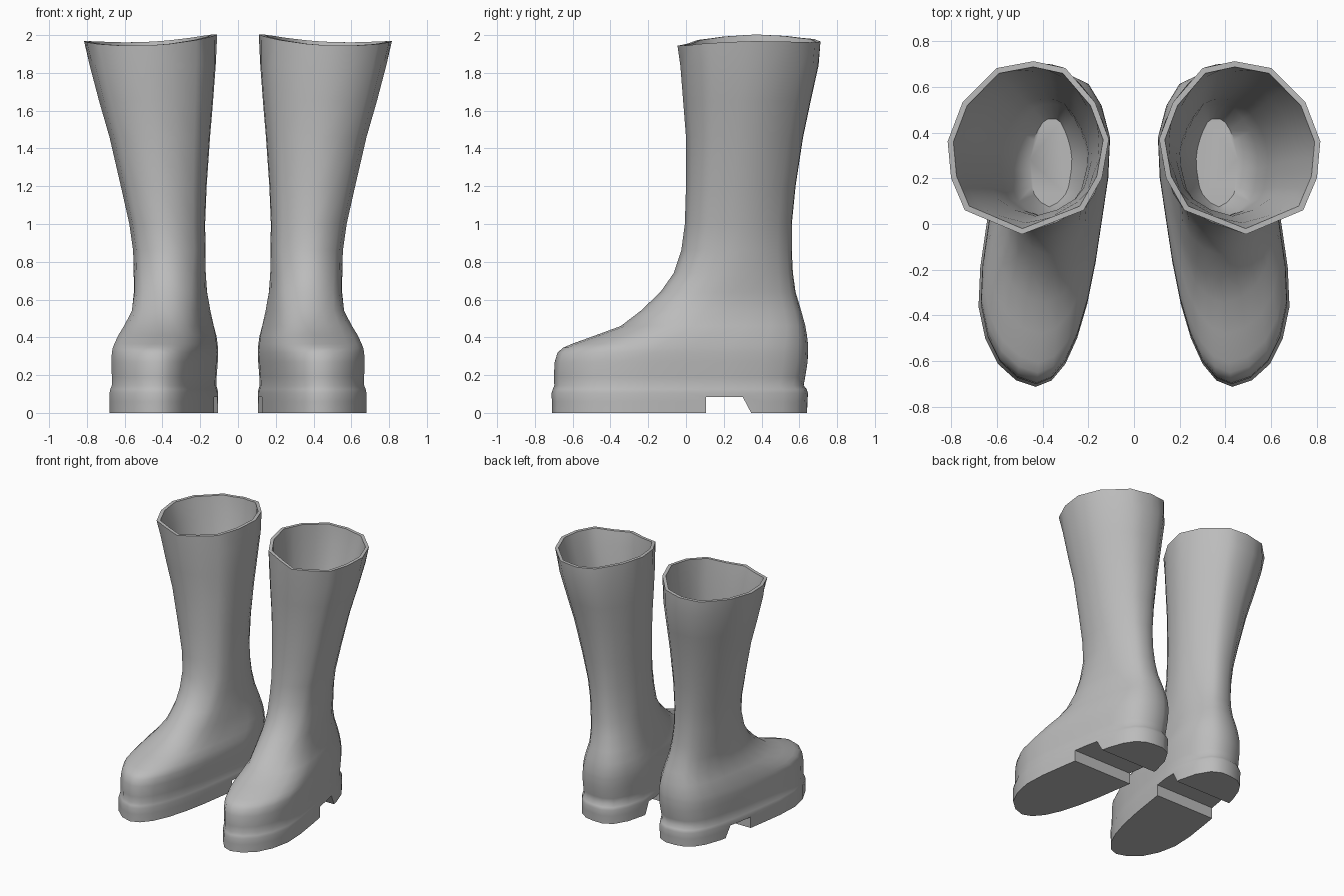
import bpy, bmesh
from mathutils import Vector

if "Cube" in bpy.data.objects:
    bpy.data.objects.remove(bpy.data.objects["Cube"])

grey = bpy.data.materials.new("grey_rubber")
grey.diffuse_color = (0.5, 0.5, 0.5, 1)
grey.use_nodes = True
grey.node_tree.nodes["Principled BSDF"].inputs["Base Color"].default_value = grey.diffuse_color

# Plan outlines, starting at the front and running round the outer side
FOOT = [(.43, -.71), (.595, -.61), (.68, -.36), (.645, 0), (.57, .40), (.48, .59),
        (.35, .645), (.20, .61), (.105, .37), (.14, .02), (.205, -.35), (.30, -.61)]
RIM = [(.49, -.045), (.74, .06), (.80, .20), (.815, .36), (.75, .53), (.60, .68),
       (.44, .71), (.30, .68), (.17, .53), (.11, .37), (.14, .20), (.22, .06)]

# Rings: height, inner x, outer x, front y, back y, blend from foot to shaft outline
RINGS = [
    (0.00, .105, .68, -.71, .640, 0), (0.06, .105, .68, -.71, .642, 0),
    (0.105, .105, .68, -.712, .645, 0), (0.125, .108, .676, -.705, .638, 0),
    (0.145, .115, .668, -.697, .622, 0), (0.19, .113, .668, -.70, .630, 0),
    (0.27, .107, .67, -.695, .643, 0), (0.32, .105, .668, -.68, .645, 0),
    (0.345, .106, .663, -.65, .645, 0), (0.365, .107, .655, -.605, .645, .02),
    (0.41, .112, .635, -.48, .640, .06), (0.46, .122, .605, -.345, .632, .15),
    (0.54, .138, .565, -.24, .610, .35), (0.64, .155, .553, -.135, .580, .6),
    (0.74, .166, .553, -.065, .566, .8), (0.86, .172, .555, -.025, .560, 1),
    (1.00, .174, .575, -.006, .560, 1), (1.20, .166, .62, .0, .580, 1),
    (1.46, .148, .68, .0, .620, 1), (1.65, .132, .735, -.015, .660, 1),
    (1.84, .118, .785, -.03, .702, 1), (1.96, .11, .815, -.045, .712, 1)]


def normalise(pts, smooth=True):
    """Scale an outline to -1..1 and double its points."""
    lo = [min(p[k] for p in pts) for k in (0, 1)]
    hi = [max(p[k] for p in pts) for k in (0, 1)]
    p = [Vector([2 * (q[k] - lo[k]) / (hi[k] - lo[k]) - 1 for k in (0, 1)]) for q in pts]
    out, n = [], len(p)
    for i in range(n):
        a, b, c, d = (p[(i + k) % n] for k in (-1, 0, 1, 2))
        out += [b, (b + c) * .5625 - (a + d) * .0625 if smooth else (b + c) / 2]
    return out


FOOT_N, SHAFT_N, RIM_N = normalise(FOOT), normalise(RIM), normalise(RIM, False)


def ring_points(ring, inset=0, top=False):
    z, x0, x1, y0, y1, w = ring
    pts = []
    for f, s in zip(FOOT_N, RIM_N if top else SHAFT_N):
        u, v = f.lerp(s, w)
        # The rim dips at the front and rises on the inner side
        h = 1.955 + .03 * u * u - .0175 * u + .01 * v if top else z
        pts.append(((x0 + x1) / 2 + u * ((x1 - x0) / 2 - inset),
                    (y0 + y1) / 2 + v * ((y1 - y0) / 2 - inset), h))
    return pts


def make_boot(name, side):
    bm = bmesh.new()
    # Outer skin, rim, then lining going back down the shaft
    loops = [ring_points(r) for r in RINGS[:-1]]
    loops += [ring_points(RINGS[-1], i, True) for i in (0, .025)]
    loops += [ring_points(r, .035) for r in RINGS[-2:-7:-1]]
    loops.append(ring_points(RINGS[15], .10))
    rows = [[bm.verts.new((side * x, y, z)) for x, y, z in pts] for pts in loops]
    n = len(rows[0])
    for a, b in zip(rows, rows[1:]):
        for i in range(n):
            j = (i + 1) % n
            bm.faces.new((a[i], a[j], b[j], b[i]))
    bm.faces.new(rows[0])
    bm.faces.new(rows[-1])
    bmesh.ops.recalc_face_normals(bm, faces=bm.faces)
    me = bpy.data.meshes.new(name)
    bm.to_mesh(me)
    bm.free()
    me.materials.append(grey)
    ob = bpy.data.objects.new(name, me)
    bpy.context.collection.objects.link(ob)
    return ob


# Cutter for the arch between the sole and the heel
bm = bmesh.new()
arch = [(.105, -.1), (.40, -.1), (.345, 0), (.30, .085), (.105, .085)]
face = bm.faces.new([bm.verts.new((-1, y, z)) for y, z in arch])
ext = bmesh.ops.extrude_face_region(bm, geom=[face])
bmesh.ops.translate(bm, vec=(2, 0, 0),
                    verts=[v for v in ext["geom"] if isinstance(v, bmesh.types.BMVert)])
bmesh.ops.recalc_face_normals(bm, faces=bm.faces)
cut_mesh = bpy.data.meshes.new("arch_cutter")
bm.to_mesh(cut_mesh)
bm.free()
cut_mesh.materials.append(grey)
cutter = bpy.data.objects.new("arch_cutter", cut_mesh)
bpy.context.collection.objects.link(cutter)

# The pair of boots
for name, side in (("left_boot", 1), ("right_boot", -1)):
    boot = make_boot(name, side)
    bpy.ops.object.select_all(action='DESELECT')
    boot.select_set(True)
    bpy.context.view_layer.objects.active = boot
    mod = boot.modifiers.new("arch", 'BOOLEAN')
    mod.operation, mod.object, mod.solver = 'DIFFERENCE', cutter, 'EXACT'
    bpy.ops.object.modifier_apply(modifier=mod.name)
    bpy.ops.object.shade_smooth_by_angle(angle=1.05)

bpy.data.objects.remove(cutter)
